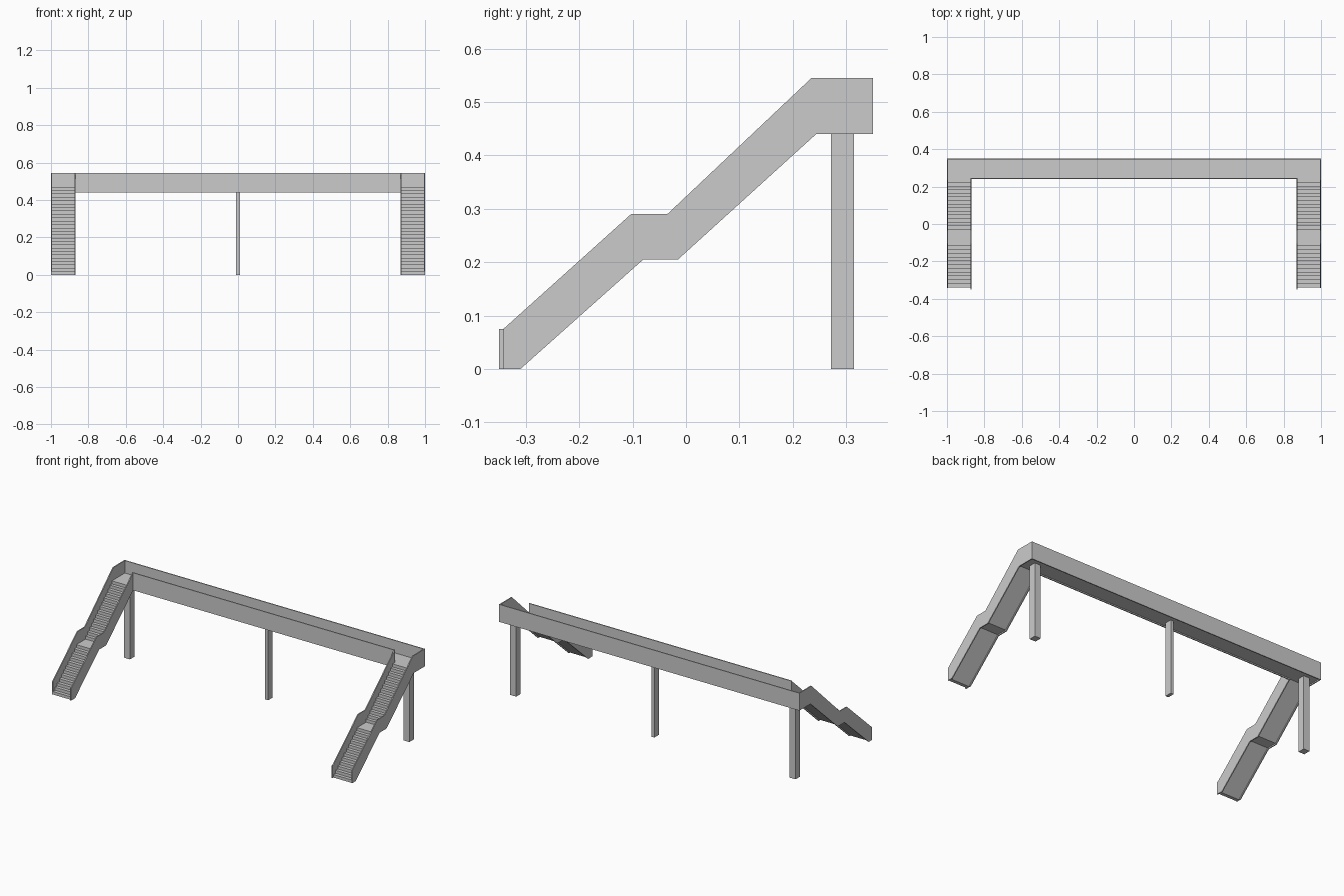
import bpy, bmesh

if "Cube" in bpy.data.objects:
    bpy.data.objects.remove(bpy.data.objects["Cube"])

T = 0.006  # wall thickness


def prism(name, profile, x0, x1, mirror=True):
    """Extrude a (y, z) profile from x0 to x1, optionally mirrored across x = 0."""
    bm = bmesh.new()
    face = bm.faces.new([bm.verts.new((x0, y, z)) for y, z in profile])
    ext = bmesh.ops.extrude_face_region(bm, geom=[face])["geom"]
    verts = [v for v in ext if isinstance(v, bmesh.types.BMVert)]
    bmesh.ops.translate(bm, verts=verts, vec=(x1 - x0, 0, 0))
    bmesh.ops.recalc_face_normals(bm, faces=bm.faces[:])
    mesh = bpy.data.meshes.new(name)
    bm.to_mesh(mesh)
    bm.free()
    ob = bpy.data.objects.new(name, mesh)
    bpy.context.collection.objects.link(ob)
    if mirror:
        ob.modifiers.new("mirror", "MIRROR").use_axis = (True, False, False)
    return ob


def box(name, x, y, z, mirror=False):
    return prism(name, [(y[0], z[0]), (y[1], z[0]), (y[1], z[1]), (y[0], z[1])],
                 x[0], x[1], mirror)


def flight(y0, z0, y1, z1, n):
    """Riser and tread points going up from (y0, z0) to (y1, z1)."""
    pts = []
    for i in range(n):
        y = y0 + (y1 - y0) * i / n
        pts += [(y, z0 + (z1 - z0) * i / n), (y, z0 + (z1 - z0) * (i + 1) / n)]
    return pts


# walkway deck and parapets
box("walkway_deck", (-1 + T, 1 - T), (0.24, 0.35 - T), (0.447, 0.47))
box("back_parapet", (-1 + T, 1 - T), (0.35 - T, 0.35), (0.44, 0.545))
box("front_parapet", (-0.874, 0.874), (0.24, 0.24 + T), (0.44, 0.545))

# stair side walls; the outer one runs on to close the end of the walkway
low = [(-0.31, 0), (-0.08, 0.205), (-0.015, 0.205), (0.244, 0.44)]
high = [(-0.035, 0.29), (-0.103, 0.29), (-0.342, 0.075)]
prism("outer_stair_wall",
      low + [(0.35, 0.44), (0.35, 0.545), (0.235, 0.545)] + high + [(-0.342, 0)],
      1 - T, 1)
prism("inner_stair_wall",
      low + [(0.244, 0.545)] + high + [(-0.35, 0.075), (-0.35, 0)],
      0.868, 0.874)

# stairs with a middle landing, underside set slightly up between the walls
steps = flight(-0.34, 0, -0.097, 0.215, 12) + flight(-0.03, 0.215, 0.24, 0.47, 14)
underside = [(0.24, 0.447), (-0.018, 0.212), (-0.083, 0.212), (-0.32, 0)]
prism("stairs", steps + [(0.24, 0.47)] + underside, 0.874, 1 - T)

# support columns
box("middle_column", (-0.01, 0.01), (0.272, 0.315), (0, 0.447))
box("end_column", (0.91, 0.95), (0.272, 0.315), (0, 0.447), mirror=True)
